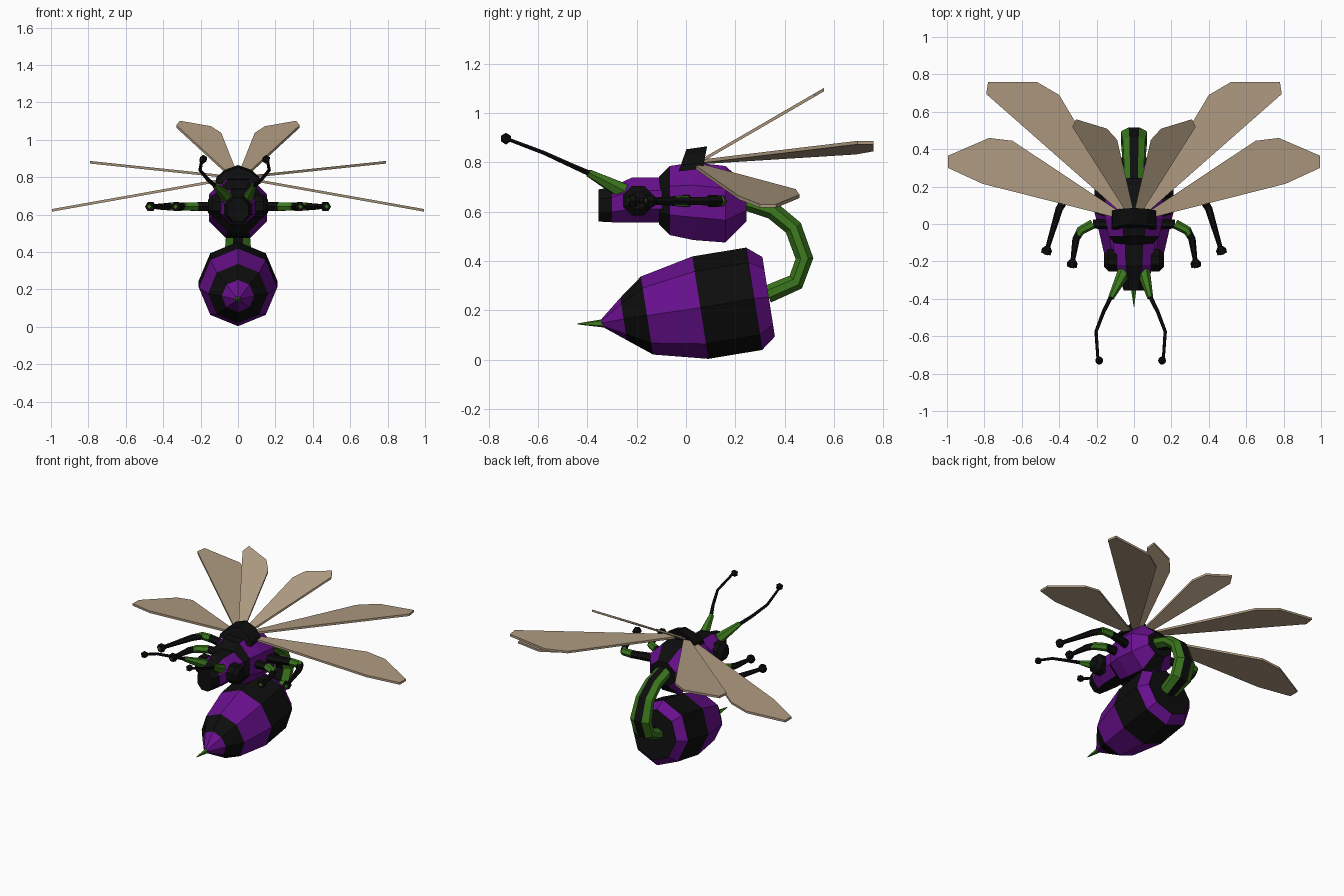
import bpy, bmesh, math
from mathutils import Vector

if "Cube" in bpy.data.objects:
    bpy.data.objects.remove(bpy.data.objects["Cube"])


def material(name, rgb):
    m = bpy.data.materials.new(name)
    m.diffuse_color = (*rgb, 1)
    m.use_nodes = True
    m.node_tree.nodes["Principled BSDF"].inputs["Base Color"].default_value = m.diffuse_color
    return m


BLACK, PURPLE, GREEN, TAN = range(4)
MATS = [material("black", (0.004, 0.004, 0.004)),
        material("purple", (0.14, 0.005, 0.27)),
        material("green", (0.045, 0.19, 0.013)),
        material("wing tan", (0.42, 0.32, 0.215))]


def finish(name, bm, color):
    """color is an index, or a rule taking a face and returning an index."""
    bmesh.ops.recalc_face_normals(bm, faces=bm.faces)
    bm.normal_update()
    for f in bm.faces:
        f.material_index = color(f) if callable(color) else color
    me = bpy.data.meshes.new(name)
    bm.to_mesh(me)
    bm.free()
    for m in MATS:
        me.materials.append(m)
    ob = bpy.data.objects.new(name, me)
    bpy.context.collection.objects.link(ob)
    return ob


def loft(name, rings, color, n=8, flat=True):
    """rings: (centre, u, v) with u and v as half-extent vectors."""
    bm = bmesh.new()
    off = math.pi / n if flat else 0
    k = 1 / math.cos(math.pi / n) if flat else 1
    loops = []
    for c, u, v in rings:
        loops.append([bm.verts.new(Vector(c)
                      + Vector(u) * k * math.cos(off + 2 * math.pi * i / n)
                      + Vector(v) * k * math.sin(off + 2 * math.pi * i / n))
                      for i in range(n)])
    for a, b in zip(loops, loops[1:]):
        for i in range(n):
            j = (i + 1) % n
            bm.faces.new((a[i], a[j], b[j], b[i]))
    bm.faces.new(loops[0])
    bm.faces.new(loops[-1])
    return finish(name, bm, color)


def tube(name, pts, radii, color, n=6):
    """Tapered tube along a path."""
    pts = [Vector(p) for p in pts]
    rings = []
    for i, p in enumerate(pts):
        d = (pts[min(i + 1, len(pts) - 1)] - pts[max(i - 1, 0)]).normalized()
        u = d.cross(Vector((0, 0, 1))).normalized()
        rings.append((p, u * radii[i], d.cross(u) * radii[i]))
    return loft(name, rings, color, n, False)


def yrings(rows):
    """Upright rings along y from (y, half width, bottom, top)."""
    return [((0, y, (b + t) / 2), (w, 0, 0), (0, 0, (t - b) / 2)) for y, w, b, t in rows]


# Striped abdomen, tilted slightly up towards the back
tilt = Vector((0, 0.155, -0.988))
rings = [((0, y, z), (r, 0, 0), tilt * -r) for y, z, r in
         [(-0.345, 0.148, 0.012), (-0.253, 0.165, 0.087), (-0.158, 0.179, 0.16),
          (0.058, 0.211, 0.21), (0.276, 0.247, 0.21), (0.335, 0.255, 0.163)]]


def stripes(f):
    y = f.calc_center_median().y
    if abs(f.normal.y) > 0.95:
        return BLACK
    return BLACK if -0.25 < y < -0.16 or 0.06 < y < 0.27 else PURPLE


loft("abdomen", rings, stripes, 8, False)
tube("stinger", [(0, -0.32, 0.148), (0, -0.44, 0.145)], [0.02, 0.002], GREEN, 5)

# Waist stalk: green sides, black front and back strips
path = [(0.2, 0.655, 0.05), (0.35, 0.605, 0.055), (0.435, 0.535, 0.06),
        (0.48, 0.41, 0.07), (0.445, 0.315, 0.07), (0.33, 0.265, 0.06)]
rings = []
for i, (y, z, w) in enumerate(path):
    a, b = path[max(i - 1, 0)], path[min(i + 1, 5)]
    d = Vector((0, b[0] - a[0], b[1] - a[1])).normalized()
    rings.append(((0, y, z), (w, 0, 0), Vector((0, -d.z, d.y)) * 0.036))
loft("waist_stalk", rings, lambda f: BLACK if abs(f.normal.x) < 0.1 else GREEN)

# Thorax: purple sides, black back, belly and collar
loft("thorax", yrings([(-0.11, 0.10, 0.55, 0.74), (-0.065, 0.135, 0.505, 0.785),
                       (0.03, 0.155, 0.485, 0.80), (0.16, 0.155, 0.475, 0.785),
                       (0.245, 0.09, 0.56, 0.71)]),
     lambda f: BLACK if abs(f.normal.x) < 0.15 or f.calc_center_median().y < -0.07
     else PURPLE)

# Head with black snout and middle stripe
loft("head", yrings([(-0.355, 0.055, 0.56, 0.69), (-0.30, 0.075, 0.557, 0.70),
                     (-0.22, 0.105, 0.557, 0.738), (-0.09, 0.11, 0.557, 0.738)]),
     lambda f: BLACK if abs(f.normal.x) < 0.15 or f.calc_center_median().y < -0.3
     else PURPLE)

# Wing mount on the back
bm = bmesh.new()
front, back = [], []
for x, z in [(-0.12, 0.775), (-0.115, 0.80), (-0.07, 0.84), (0, 0.865),
             (0.07, 0.84), (0.115, 0.80), (0.12, 0.775)]:
    front.append(bm.verts.new((x, -0.03 + (z - 0.775) * 0.35, z - 0.012)))
    back.append(bm.verts.new((x, 0.068 + (z - 0.775) * 0.2, z)))
for i in range(7):
    j = (i + 1) % 7
    bm.faces.new((front[i], front[j], back[j], back[i]))
bm.faces.new(front)
bm.faces.new(back)
finish("wing_mount", bm, BLACK)

# Three wing pairs: outline seen from above, and the height rule of its plane
WINGS = {
    "middle_wing": ([(0.03, 0.07), (0.40, 0.69), (0.52, 0.76), (0.78, 0.76),
                     (0.79, 0.695), (0.08, 0.07)], lambda x, y: 0.797 + 0.105 * x),
    "lower_wing": ([(0.07, 0.06), (0.65, 0.445), (0.775, 0.46), (0.995, 0.365),
                    (0.995, 0.30), (0.81, 0.215), (0.08, 0.03)],
                   lambda x, y: 0.80 - 0.178 * x),
    "upper_wing": ([(0.0, 0.06), (0.09, 0.45), (0.145, 0.51), (0.31, 0.56),
                    (0.33, 0.52), (0.04, 0.06)], lambda x, y: 0.805 + 0.58 * (y - 0.06)),
}
for side, s in (("left", -1), ("right", 1)):
    for name, (outline, height) in WINGS.items():
        bm = bmesh.new()
        low, high = [[bm.verts.new((s * x, y, height(x, y) + h)) for x, y in outline]
                     for h in (-0.007, 0.007)]
        bm.faces.new(low)
        bm.faces.new(high)
        for i in range(len(low)):
            j = (i + 1) % len(low)
            bm.faces.new((low[i], low[j], high[j], high[i]))
        finish(f"{side}_{name}", bm, TAN)

    # Eye: faceted disc on the head side
    loft(f"{side}_eye", [((s * x, -0.195, 0.645), (0, r, 0), (0, 0, r))
                         for x, r in ((0.09, 0.06), (0.135, 0.06), (0.16, 0.035))], BLACK)

    # Legs: black thigh, green knee, black shin and boxy foot with green sole
    for name, p in (("front_leg", [(0.12, 0.0), (0.22, 0.0), (0.285, -0.035),
                                   (0.31, -0.08), (0.328, -0.20)]),
                    ("rear_leg", [(0.12, 0.10), (0.30, 0.14), (0.365, 0.14),
                                  (0.40, 0.08), (0.463, -0.13)])):
        q = [Vector((s * x, y, 0.643)) for x, y in p]
        tube(f"{side}_{name}_thigh", q[:2], [0.03, 0.024], BLACK)
        tube(f"{side}_{name}_knee", q[1:4], [0.026, 0.024, 0.018], GREEN)
        tube(f"{side}_{name}_shin", q[2:], [0.022, 0.02, 0.012], BLACK)
        d = (q[4] - q[3]).normalized()
        tube(f"{side}_{name}_foot", [q[4] - d * 0.01, q[4] + d * 0.008, q[4] + d * 0.032],
             [0.014, 0.028, 0.026], BLACK)
        tube(f"{side}_{name}_sole", [q[4] + d * 0.03, q[4] + d * 0.036],
             [0.014, 0.012], GREEN, 4)

    # Antenna: green root, thin bent black stalk, knob
    ax = lambda x: s * x - 0.018
    tube(f"{side}_antenna_root", [(s * 0.05, -0.25, 0.68), (ax(0.105), -0.395, 0.757)],
         [0.036, 0.016], GREEN)
    tube(f"{side}_antenna", [(ax(0.10), -0.38, 0.75), (ax(0.145), -0.47, 0.79),
                             (ax(0.185), -0.575, 0.838), (ax(0.175), -0.72, 0.893)],
         [0.012, 0.010, 0.009, 0.008], BLACK)
    bm = bmesh.new()
    bmesh.ops.create_icosphere(bm, subdivisions=1, radius=0.024)
    bmesh.ops.translate(bm, verts=bm.verts, vec=(ax(0.168), -0.73, 0.896))
    finish(f"{side}_antenna_knob", bm, BLACK)
